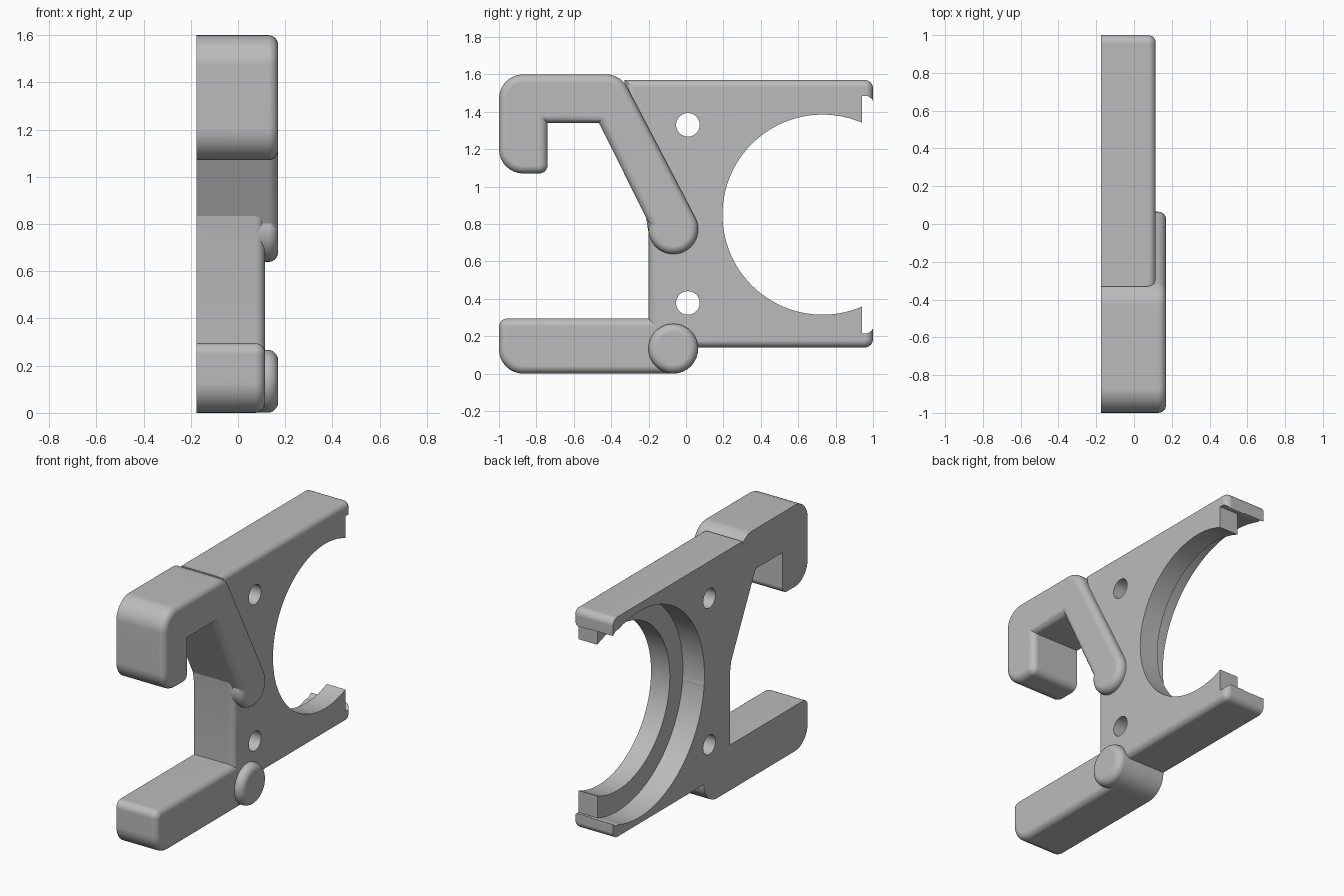
import bpy, bmesh, math
from mathutils import Vector

if "Cube" in bpy.data.objects:
    bpy.data.objects.remove(bpy.data.objects["Cube"], do_unlink=True)

grey = bpy.data.materials.new("plain_grey")
grey.use_nodes = True
grey.diffuse_color = (0.5, 0.5, 0.5, 1)
grey.node_tree.nodes["Principled BSDF"].inputs["Base Color"].default_value = (0.5, 0.5, 0.5, 1)

BACK, FACE, RAISED = -0.175, 0.115, 0.17   # x of flat back, plate face, raised face


def arc(cy, cz, r, a0, a1, n=24):
    """Points on an arc in the y-z plane, angles in degrees."""
    angles = [math.radians(a0 + (a1 - a0) * i / n) for i in range(n + 1)]
    return [(cy + r * math.cos(a), cz + r * math.sin(a)) for a in angles]


def rounded(corners, n=8):
    """Outline from (y, z, radius) corners."""
    out = []
    for i, (y, z, r) in enumerate(corners):
        p = Vector((y, z))
        if r == 0:
            out.append((y, z))
            continue
        a = (Vector(corners[i - 1][:2]) - p).normalized()
        b = (Vector(corners[(i + 1) % len(corners)][:2]) - p).normalized()
        half = a.angle(b) / 2
        centre = p + (a + b).normalized() * (r / math.sin(half))
        start = p + a * (r / math.tan(half)) - centre
        end = p + b * (r / math.tan(half)) - centre
        for k in range(n + 1):
            t = k / n
            s = start.angle(end)
            v = (start * math.sin((1 - t) * s) + end * math.sin(t * s)) / math.sin(s)
            out.append(tuple(centre + v))
    return out


def slab(name, outline, x0, x1, bevel=0.0):
    """Extrude a y-z outline along x, rounding the rim at x1."""
    bm = bmesh.new()
    base = bm.faces.new([bm.verts.new((x0, y, z)) for y, z in outline])
    ext = bmesh.ops.extrude_face_region(bm, geom=[base], use_keep_orig=True)["geom"]
    verts = [g for g in ext if isinstance(g, bmesh.types.BMVert)]
    bmesh.ops.translate(bm, verts=verts, vec=(x1 - x0, 0, 0))
    bmesh.ops.recalc_face_normals(bm, faces=bm.faces)
    if bevel:
        rim = [e for e in bm.edges if all(abs(v.co.x - x1) < 1e-5 for v in e.verts)]
        bmesh.ops.bevel(bm, geom=rim, offset=bevel, offset_type='OFFSET',
                        segments=6, profile=0.5, affect='EDGES')
        bmesh.ops.recalc_face_normals(bm, faces=bm.faces)
    mesh = bpy.data.meshes.new(name)
    bm.to_mesh(mesh)
    bm.free()
    mesh.materials.append(grey)
    obj = bpy.data.objects.new(name, mesh)
    bpy.context.collection.objects.link(obj)
    return obj


def activate(obj):
    bpy.ops.object.select_all(action='DESELECT')
    obj.select_set(True)
    bpy.context.view_layer.objects.active = obj


def cut(obj, outline, x0=-0.4, x1=0.4):
    """Subtract an extruded outline."""
    cutter = slab("cutter", outline, x0, x1)
    cutter.hide_render = True
    mod = obj.modifiers.new("cut", 'BOOLEAN')
    mod.operation, mod.solver, mod.object = 'DIFFERENCE', 'EXACT', cutter
    activate(obj)
    bpy.ops.object.modifier_apply(modifier=mod.name)
    bpy.data.objects.remove(cutter, do_unlink=True)


def circle(cy, cz, r, n=96):
    return arc(cy, cz, r, 0, 360, n)[:-1]


# Plate with stepped round opening, screw holes and two end lips
plate = slab("plate", rounded([(-0.2, 0.14, 0), (1, 0.14, 0.045), (1, 1.57, 0.045),
                               (-0.33, 1.57, 0), (-0.2, 0.75, 0)]), BACK, FACE, 0.04)
MID = 0.85
cut(plate, circle(0.73, MID, 0.535))
cut(plate, circle(0.73, MID, 0.67), -0.4, -0.02)
cut(plate, [(0.94, 0.215), (0.97, 0.215), (0.99, 0.227), (1.02, 0.27),
            (1.02, 1.43), (0.99, 1.473), (0.97, 1.485), (0.94, 1.485)])
for z in (0.378, 1.33):
    cut(plate, circle(0.01, z, 0.063, 40))

# Upper hook with its diagonal strut
strut_end = [(y, z, 0) for y, z in arc(-0.068, 0.772, 0.133, 167, 387)]
hook = slab("upper_hook", rounded(
    [(-1, 1.6, 0.13), (-1, 1.07, 0.13), (-0.74, 1.07, 0.045), (-0.74, 1.34, 0),
     (-0.465, 1.34, 0)] + strut_end + [(-0.35, 1.6, 0.13)]), BACK, RAISED, 0.042)

# Lower arm and the round boss at its root
arm = slab("lower_arm", rounded([(-1, 0, 0.13), (0.065, 0, 0.133), (0.065, 0.295, 0.133),
                                 (-1, 0.295, 0.045)]), BACK, FACE, 0.042)
boss = slab("round_boss", circle(-0.068, 0.134, 0.133, 48), BACK, RAISED, 0.045)

# Smooth rounded rims, flat faces kept flat
for obj in (plate, hook, arm, boss):
    activate(obj)
    bpy.ops.object.shade_smooth_by_angle(angle=math.radians(30))
    mod = obj.modifiers.new("flat_faces", 'WEIGHTED_NORMAL')
    mod.keep_sharp = True
